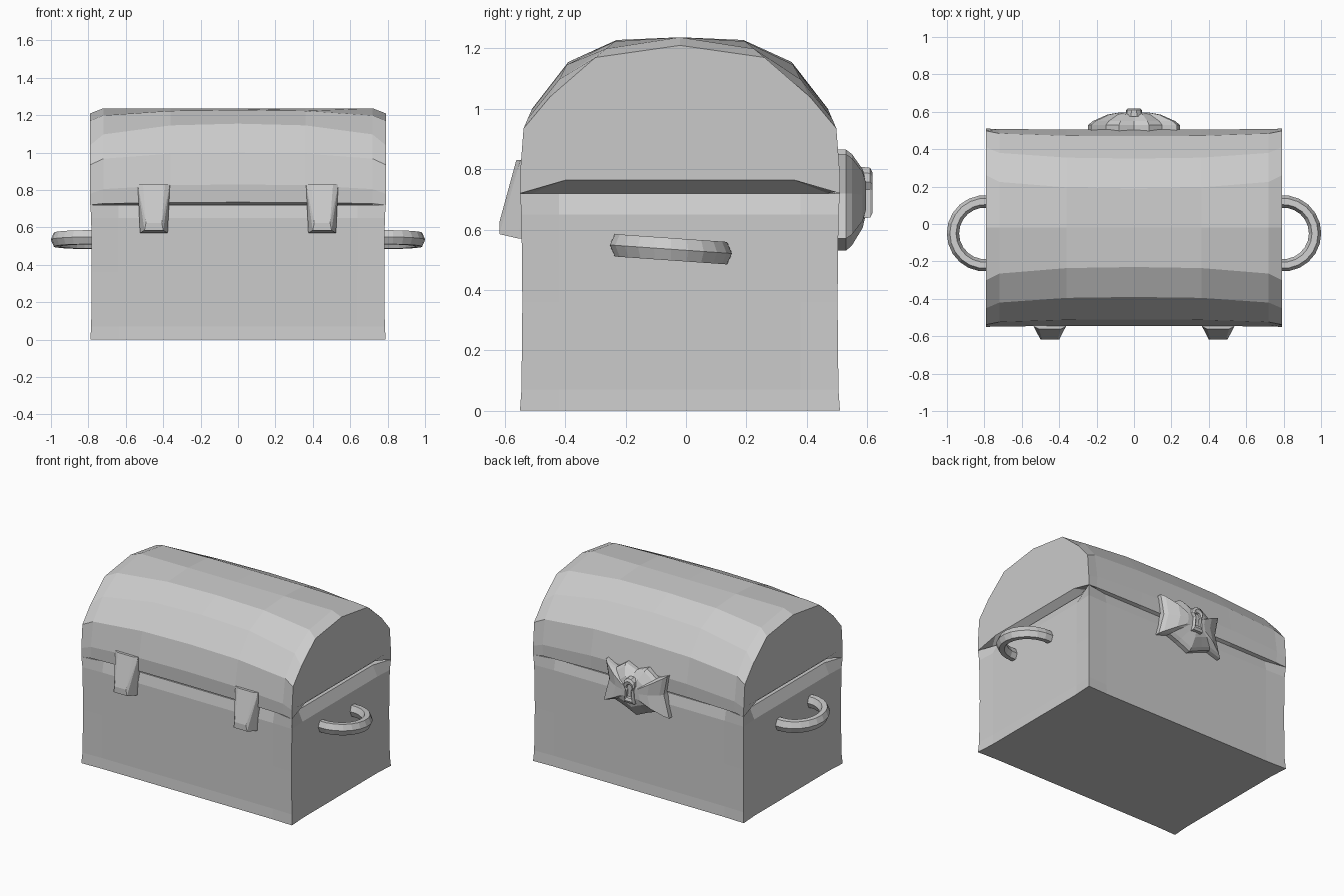
import bpy, bmesh
from math import sin, cos, pi, radians

if "Cube" in bpy.data.objects:
    bpy.data.objects.remove(bpy.data.objects["Cube"], do_unlink=True)

COLOUR = (0.6, 0.6, 0.6, 1)
grey = bpy.data.materials.new("plain_grey")
grey.use_nodes = True
grey.diffuse_color = COLOUR
grey.node_tree.nodes["Principled BSDF"].inputs["Base Color"].default_value = COLOUR

YC = -0.02    # middle of the chest front to back
HX, HY = 0.79, 0.53


def finish(name, bm):
    bmesh.ops.recalc_face_normals(bm, faces=bm.faces)
    mesh = bpy.data.meshes.new(name)
    bm.to_mesh(mesh)
    bm.free()
    mesh.materials.append(grey)
    ob = bpy.data.objects.new(name, mesh)
    bpy.context.collection.objects.link(ob)
    return ob


def loft(name, rings, caps=(True, True)):
    """Skin a list of closed rings and cap the ends."""
    bm = bmesh.new()
    rows = [[bm.verts.new(p) for p in ring] for ring in rings]
    n = len(rows[0])
    for a, b in zip(rows, rows[1:]):
        for i in range(n):
            j = (i + 1) % n
            bm.faces.new((a[i], a[j], b[j], b[i]))
    for row, cap in zip((rows[0], rows[-1]), caps):
        if cap:
            bm.faces.new(row)
    return finish(name, bm)


def hull(name, points):
    bm = bmesh.new()
    for p in points:
        bm.verts.new(p)
    bmesh.ops.convex_hull(bm, input=bm.verts)
    return finish(name, bm)


# Box body: sharp corners with slightly sunken walls
def body_ring(z, corner, side, front):
    x, y = HX - corner, HY - corner
    sx, fy = HX - side, HY - front
    quarter = [(0.64, -fy), (x, -y), (sx, -0.4)]
    half = quarter + [(px, -py) for px, py in reversed(quarter)]
    ring = half + [(-px, -py) for px, py in half]
    return [(px, py + YC, z) for px, py in ring]


loft("chest_body", [
    body_ring(0, 0, 0.008, 0.005),
    body_ring(0.07, 0.005, 0.012, 0.01),
    body_ring(0.36, 0.008, 0.012, 0.01),
    body_ring(0.65, 0.005, 0.012, 0.01),
    body_ring(0.72, 0, 0.045, 0.025)])

# Domed lid: the cross-section sags towards the ends
MID = [(0.49, 0.72), (0.52, 0.735), (0.525, 0.83), (0.49, 1.0),
       (0.37, 1.155), (0.21, 1.228), (0, 1.237)]
END = [(0.375, 0.765), (0.53, 0.72), (0.53, 0.78), (0.518, 0.935),
       (0.43, 1.04), (0.28, 1.17), (0, 1.21)]


def lid_ring(x, t):
    pts = []
    for k, ((ya, za), (yb, zb)) in enumerate(zip(END, MID)):
        s = t
        if k == 0:
            s = 1 if t > 0 else 0       # lip underside
        elif k == 6:
            s = min(1, t * 2)           # ridge
        px = x * 0.985 if t == 0 and k == 0 else x
        pts.append((px, ya + (yb - ya) * s, za + (zb - za) * s))
    back = [(px, YC + y, z) for px, y, z in reversed(pts[:-1])]
    return [(px, YC - y, z) for px, y, z in pts] + back


stations = [(HX, 0), (0.72, 0.5), (0.36, 0.92)]
loft("lid", [lid_ring(-x, t) for x, t in stations] + [lid_ring(0, 1)]
     + [lid_ring(x, t) for x, t in reversed(stations)])

# Side handles: tilted half rings with a six-sided section
for side, word in ((1, "left"), (-1, "right")):
    rings = []
    for i in range(13):
        a = radians(-97 + 194 * i / 12)
        ring = []
        for j in range(6):
            b = j * pi / 3
            r = 0.171 + 0.033 * cos(b)
            y = r * sin(a) - 0.05
            z = 0.535 + 0.043 * sin(b) - 0.07 * (y + 0.05)
            ring.append((side * (0.797 + r * cos(a)), y, z))
        rings.append(ring)
    loft(word + "_handle", rings)

# Wedge-shaped hinges
for side, word in ((1, "left"), (-1, "right")):
    hull(word + "_hinge", [
        (side * 0.45 + s * w, y, z) for s in (1, -1)
        for w, y, z in ((0.086, -0.52, 0.83), (0.086, -0.548, 0.83),
                        (0.074, -0.52, 0.57), (0.074, -0.553, 0.57),
                        (0.058, -0.562, 0.83), (0.042, -0.618, 0.625),
                        (0.05, -0.618, 0.585))])

# Lock plate: pinched outline rising in facets to the middle
HALF = [(0, 0.835), (0.08, 0.865), (0.15, 0.815), (0.23, 0.85), (0.205, 0.72),
        (0.245, 0.57), (0.16, 0.595), (0.09, 0.57), (0, 0.53)]
OUTLINE = HALF + [(-x, z) for x, z in reversed(HALF[1:-1])]


def ring_at(outline, y, k, zc):
    return [(x * k, y, zc + (z - zc) * k) for x, z in outline]


loft("lock_plate", [ring_at(OUTLINE, y, k, 0.71) for y, k in
                    ((0.49, 1), (0.53, 1), (0.55, 0.9), (0.585, 0.58), (0.597, 0.3))])

# Keyhole surround: raised rim with a recessed slot
arc = [(0.042 * sin(a), 0.765 + 0.042 * cos(a))
       for a in (radians(-140 + 40 * i) for i in range(8))]
KEY = arc + [(0.036, 0.64), (-0.036, 0.64)]
loft("keyhole_rim", [ring_at(KEY, y, k, 0.72) for y, k in
                     ((0.575, 1.05), (0.61, 1), (0.618, 0.8), (0.612, 0.55), (0.6, 0.5))])
